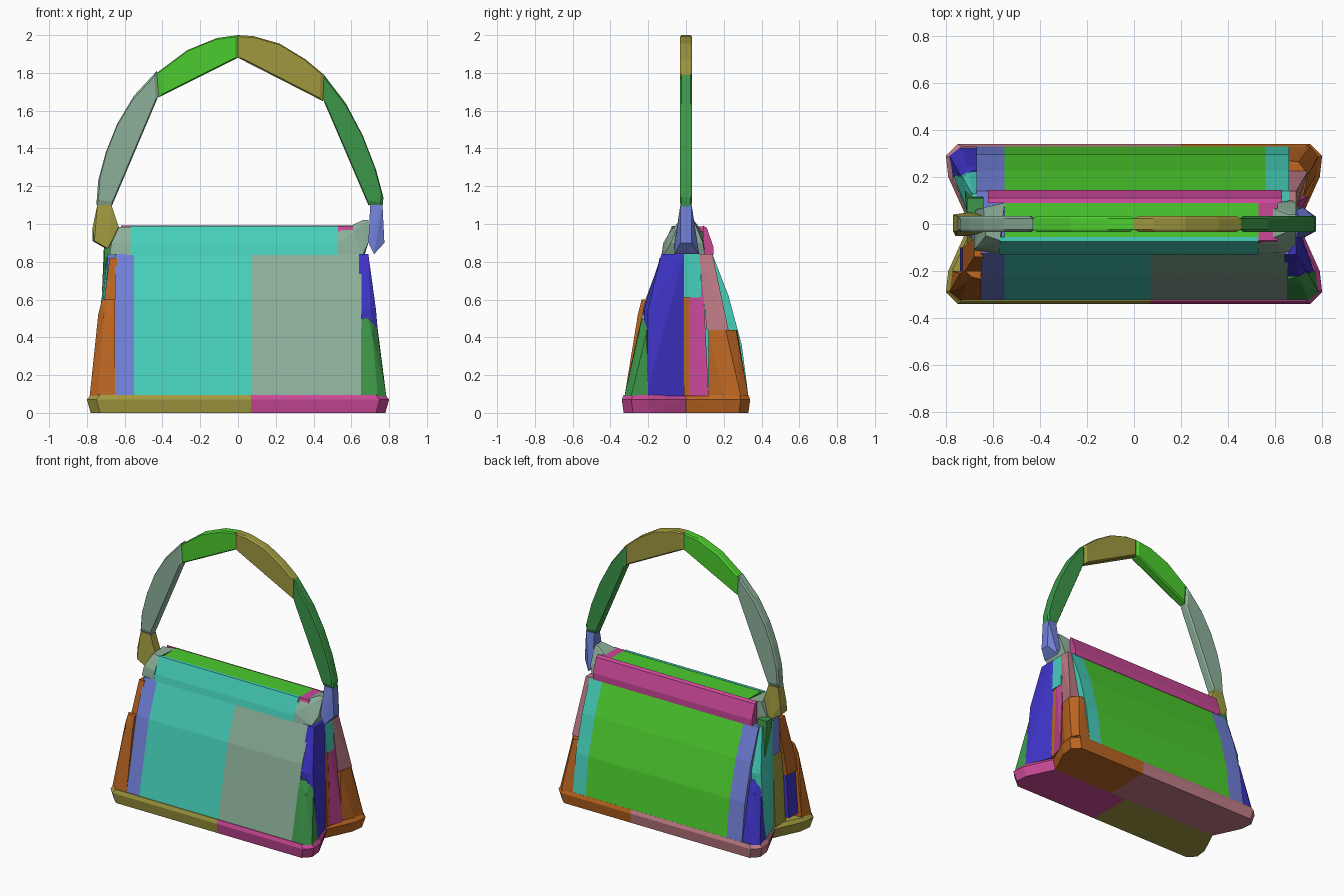
import bpy, bmesh
from mathutils import Vector

if "Cube" in bpy.data.objects:
    bpy.data.objects.remove(bpy.data.objects["Cube"])


# ---- materials -------------------------------------------------------------
def make_material(name, code):
    srgb = [int(code[i:i + 2], 16) / 255 for i in (0, 2, 4)]
    rgba = [((c + .055) / 1.055) ** 2.4 for c in srgb] + [1]
    mat = bpy.data.materials.new(name)
    mat.use_nodes = True
    mat.diffuse_color = rgba
    bsdf = mat.node_tree.nodes["Principled BSDF"]
    bsdf.inputs["Base Color"].default_value = rgba
    bsdf.inputs["Roughness"].default_value = .8
    return mat


teal = make_material("teal", "46CFBA")
sage = make_material("sage", "8CB09A")
periwinkle = make_material("periwinkle", "7080D8")
orange = make_material("orange", "BC6622")
olive = make_material("olive", "A0993F")
magenta = make_material("magenta", "C84896")
lime = make_material("lime green", "4CCC2E")
green = make_material("leaf green", "3C9648")
blue = make_material("blue", "3E34C8")
pink = make_material("dusty pink", "C07C86")


# ---- shape helpers: every part is a faceted convex block --------------------
def block(name, mat, points):
    bm = bmesh.new()
    for p in points:
        bm.verts.new(p)
    hull = bmesh.ops.convex_hull(bm, input=bm.verts[:])
    spare = set(hull["geom_interior"]) | set(hull["geom_unused"])
    bmesh.ops.delete(bm, geom=[g for g in spare if isinstance(g, bmesh.types.BMVert)],
                     context="VERTS")
    bmesh.ops.dissolve_limit(bm, angle_limit=.01, verts=bm.verts[:], edges=bm.edges[:])
    bmesh.ops.recalc_face_normals(bm, faces=bm.faces[:])
    mesh = bpy.data.meshes.new(name)
    bm.to_mesh(mesh)
    bm.free()
    mesh.materials.append(mat)
    obj = bpy.data.objects.new(name, mesh)
    bpy.context.collection.objects.link(obj)
    return obj


def panel(name, mat, profile, x0, x1):
    """Side profile of (y, z) points drawn out along x."""
    block(name, mat, [(x, y, z) for x in (x0, x1) for y, z in profile])


def stack(name, mat, sx, sy, rings):
    """Block through outlines at given heights, mirrored by the signs."""
    block(name, mat, [(sx * x, sy * y, z) for z, ring in rings for x, y in ring])


def strap(name, mat, outline, half=.033):
    """Front outline of (x, z) points, thickened in y with softened rims."""
    pts = [Vector((x, 0, z)) for x, z in outline]
    mid = sum(pts, Vector()) / len(pts)
    block(name, mat, [p.lerp(mid, shrink) + Vector((0, s * y, 0))
                      for p in pts for s in (-1, 1)
                      for y, shrink in ((half * .7, 0), (half, .08))])


# ---- base: four quarters with pinched ends ---------------------------------
def base_quarter(name, mat, sx, sy, split):
    outline = [(split, 0), (.7, 0), (.79, .2), (.8, .29), (.75, .34), (split, .34)]
    foot = [(x if x == split else x - .02, y and y - .01) for x, y in outline]
    stack(name, mat, sx, sy, [(0, foot), (.07, outline), (.095, foot)])


base_quarter("base_front_right", olive, -1, -1, -.07)
base_quarter("base_front_left", magenta, 1, -1, .07)
base_quarter("base_back_left", orange, 1, 1, .2)
base_quarter("base_back_right", pink, -1, 1, -.2)

# ---- front and back panels --------------------------------------------------
front = [(-.325, .09), (-.215, .6), (-.125, .84), (0, .84), (0, .09)]
back = [(.33, .09), (.295, .36), (.225, .62), (.14, .84), (0, .84), (0, .09)]
panel("front_edge_strip", periwinkle, front, -.65, -.55)
panel("front_panel_right", teal, front, -.55, .07)
panel("front_panel_left", sage, front, .07, .655)
panel("back_edge_strip_right", periwinkle, back, -.67, -.55)
panel("back_panel_right", lime, back, -.55, .2)
panel("back_panel_left", lime, back, .2, .56)
panel("back_edge_strip_left", teal, back, .56, .66)


# ---- side gussets -----------------------------------------------------------
def corner(name, mat, sx, sy, top):
    stack(name, mat, sx, sy, [
        (.09, [(.65, .325), (.74, .325), (.785, .29), (.77, .2), (.65, .2)]),
        (top - .08, [(.65, .255), (.71, .25), (.74, .21), (.65, .2)]),
        (top, [(.65, .235), (.69, .225), (.72, .2), (.65, .2)])])


def fold(name, mat, sx, sy):
    stack(name, mat, sx, sy, [
        (.09, [(.64, .21), (.77, .21), (.7, .01), (.64, .01)]),
        (.55, [(.64, .225), (.7, .222), (.73, .2), (.69, .01), (.64, .01)]),
        (.84, [(.64, .13), (.69, .13), (.69, .01), (.64, .01)])])


def side_strip(name, mat, sx, low, high, low_y, high_y, low_x=.71, high_x=.69):
    """Upright strip between two (from, to) spans in y."""
    (a, b), (c, d) = low_y, high_y
    stack(name, mat, sx, 1, [
        (low, [(.64, a), (.64, b), (low_x, a), (low_x + .03 * (b > .1), b)]),
        (high, [(.64, c), (.64, d), (high_x, c), (high_x, d)])])


# left end
corner("left_front_corner", green, 1, -1, .5)
fold("left_front_fold", blue, 1, -1)
side_strip("left_centre_strip", orange, 1, .09, .61, (-.01, .02), (-.01, .02))
side_strip("left_inner_fold", magenta, 1, .09, .7, (.02, .12), (.02, .09))
side_strip("left_upper_tab", teal, 1, .61, .84, (-.01, .08), (-.01, .08), .7)
side_strip("left_back_fold", pink, 1, .44, .84, (.11, .225), (.07, .14), .71)
stack("left_back_corner", orange, 1, 1, [
    (.09, [(.65, .33), (.75, .33), (.785, .29), (.77, .2), (.73, .12), (.65, .12)]),
    (.44, [(.65, .27), (.7, .265), (.74, .21), (.72, .12), (.65, .12)])])

# right end
corner("right_back_corner", blue, -1, 1, .5)
fold("right_back_fold", teal, -1, 1)
side_strip("right_back_tab", green, -1, .64, .88, (.06, .14), (.04, .11), .69, .71)
side_strip("right_upper_tab", periwinkle, -1, .6, .84, (-.06, .05), (-.06, .05), .7)
side_strip("right_centre_fold", olive, -1, .09, .62, (-.11, .01), (-.09, .01))
side_strip("right_lower_tab", blue, -1, .12, .43, (-.2, -.1), (-.2, -.1), .74, .72)
side_strip("right_front_fold", orange, -1, .42, .82, (-.22, -.1), (-.14, -.06), .73, .68)
corner("right_front_corner", orange, -1, -1, .6)

# ---- closing flap -----------------------------------------------------------
panel("flap_front", teal, [(-.13, .835), (-.12, .88), (-.075, .99), (-.055, .99),
                           (-.05, .835)], -.57, .53)
panel("flap_top", lime, [(-.055, .835), (-.055, .988), (.09, .988), (.09, .835)], -.55, .53)
panel("flap_back", magenta, [(.09, .835), (.09, .992), (.11, .98), (.145, .88),
                             (.145, .835)], -.62, .63)
panel("flap_corner", magenta, [(-.08, .96), (-.07, .988), (.09, .988), (.09, .96)], .53, .61)

# ---- flap end caps ----------------------------------------------------------
stack("cap_right", sage, -1, 1, [
    (.835, [(.57, -.13), (.68, -.11), (.68, .06), (.55, .09)]),
    (.9, [(.57, -.12), (.67, -.1), (.67, .06), (.55, .09)]),
    (.985, [(.57, -.07), (.63, -.05), (.64, .07), (.55, .09)])])
stack("cap_left", sage, 1, 1, [
    (.835, [(.53, -.13), (.66, -.12), (.67, .1), (.53, .09)]),
    (.9, [(.53, -.12), (.69, -.08), (.69, .09)]),
    (.96, [(.53, -.085), (.61, -.085), (.53, .09)]),
    (1.02, [(.66, -.03), (.69, -.03), (.66, .04), (.69, .04)])])

# ---- handle knots -----------------------------------------------------------
stack("knot_right", olive, -1, 1, [
    (.87, [(.69, -.05), (.7, .05)]),
    (.91, [(.76, -.05), (.77, .03), (.65, .04)]),
    (.98, [(.63, -.03), (.63, .03), (.77, -.03), (.77, .04)]),
    (1.1, [(.67, -.03), (.67, .03), (.745, -.03), (.745, .03)])])
stack("knot_left", periwinkle, 1, 1, [
    (.84, [(.72, -.06), (.72, .07)]),
    (.9, [(.69, -.06), (.69, .06), (.775, -.03), (.775, .03)]),
    (1.1, [(.7, -.03), (.7, .03), (.765, -.03), (.765, .03)])])

# ---- arched handle ----------------------------------------------------------
strap("handle_lower_right", sage, [(-.67, 1.09), (-.75, 1.1), (-.74, 1.23), (-.7, 1.38),
      (-.64, 1.53), (-.55, 1.68), (-.43, 1.81), (-.42, 1.68)])
strap("handle_upper_right", lime, [(-.42, 1.67), (-.43, 1.8), (-.27, 1.92), (-.11, 1.985),
      (0, 2), (0, 1.88)])
strap("handle_upper_left", olive, [(0, 1.88), (0, 2), (.08, 1.995), (.22, 1.955),
      (.36, 1.87), (.455, 1.79), (.45, 1.65)])
strap("handle_lower_left", green, [(.45, 1.66), (.455, 1.79), (.57, 1.64), (.66, 1.47),
      (.73, 1.29), (.77, 1.14), (.765, 1.09), (.69, 1.1)])
